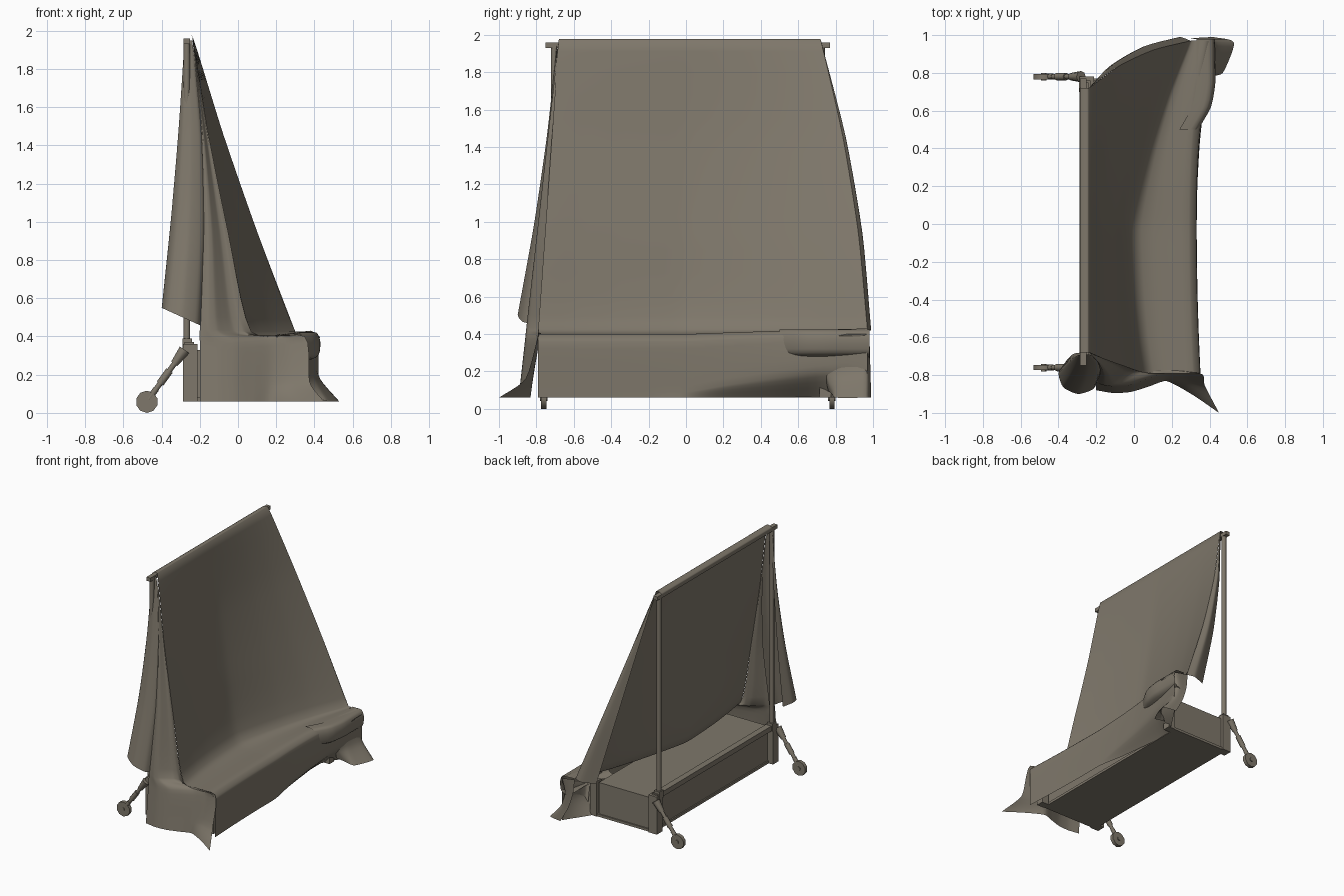
import bpy, bmesh, math
from mathutils import Vector

cube = bpy.data.objects.get("Cube")
if cube:
    bpy.data.objects.remove(cube, do_unlink=True)

canvas = bpy.data.materials.new("drab canvas brown")
canvas.use_nodes = True
canvas.diffuse_color = (0.21, 0.185, 0.145, 1)
for node in canvas.node_tree.nodes:
    if node.type == 'BSDF_PRINCIPLED':
        node.inputs["Base Color"].default_value = canvas.diffuse_color
        node.inputs["Roughness"].default_value = 0.9


def finish(name, bm, smooth_angle=None):
    mesh = bpy.data.meshes.new(name)
    bm.to_mesh(mesh)
    bm.free()
    mesh.materials.append(canvas)
    part = bpy.data.objects.new(name, mesh)
    bpy.context.collection.objects.link(part)
    if smooth_angle:
        bpy.ops.object.select_all(action='DESELECT')
        part.select_set(True)
        bpy.context.view_layer.objects.active = part
        bpy.ops.object.shade_smooth_by_angle(angle=math.radians(smooth_angle))


def box(name, centre, size):
    bm = bmesh.new()
    bmesh.ops.create_cube(bm, size=1)
    bmesh.ops.scale(bm, vec=Vector(size), verts=bm.verts)
    bmesh.ops.translate(bm, vec=Vector(centre), verts=bm.verts)
    finish(name, bm)


def rod(name, start, end, radius, tip=None, sides=8):
    axis = end - start
    bm = bmesh.new()
    bmesh.ops.create_cone(bm, cap_ends=True, segments=sides, radius1=radius,
                          radius2=tip or radius, depth=axis.length)
    bmesh.ops.rotate(bm, matrix=axis.to_track_quat('Z', 'Y').to_matrix(), verts=bm.verts)
    bmesh.ops.translate(bm, vec=(start + end) / 2, verts=bm.verts)
    finish(name, bm, smooth_angle=50)


def tangent(before, after, span):
    """Curve direction, kept shorter than the span it belongs to."""
    pull = (after - before) * 0.35
    return pull * min(1, 0.7 * span / max(pull.length, 0.001))


def smooth_curve(points, steps):
    """Smooth curve through the points, with slightly tight bends."""
    first, last = points[0] * 2 - points[1], points[-1] * 2 - points[-2]
    padded = [first] + points + [last]
    curve = []
    for before, a, b, after in zip(padded, padded[1:], padded[2:], padded[3:]):
        span = (b - a).length
        leave, arrive = tangent(before, b, span), tangent(a, after, span)
        for step in range(steps):
            t = step / steps
            ease = t * t * (3 - 2 * t)
            curve.append(a.lerp(b, ease) + leave * t * (1 - t) ** 2 - arrive * t * t * (1 - t))
    return curve + [points[-1]]


def drape(name, lines, steps=5):
    """Cloth sheet through neighbouring hanging lines."""
    hanging = [smooth_curve(line, steps) for line in lines]
    rows = [smooth_curve(list(row), steps) for row in zip(*hanging)]
    bm = bmesh.new()
    grid = [[bm.verts.new(point) for point in row] for row in rows]
    for upper, lower in zip(grid, grid[1:]):
        for a, b, c, d in zip(upper, upper[1:], lower[1:], lower):
            bm.faces.new((a, b, c, d))
    finish(name, bm, smooth_angle=60)


def fall(top, bottom, sag=0.02, bow=0):
    """Hanging line of four points, sagging to the back and bowed sideways."""
    return [top.lerp(bottom, i / 3) + Vector((-sag, bow, 0)) * math.sin(math.pi * i / 3)
            for i in range(4)]


def bar_point(s):
    return Vector((-0.24, 0.02 + 0.7 * s, 1.975))


def slope_foot(s):
    """Where the slope meets the box, for s from near end to far end."""
    far = max(s, 0)
    return Vector((0.07 * s * s + 0.16 * far + 0.07 * far ** 3, 0.79 * s + 0.18 * far ** 2, 0.425))


def sheet_line(s):
    """Cloth from the bar, down the slope, over the box and to the floor."""
    far = max(s, 0)
    bar, foot = bar_point(s), slope_foot(s)
    edge = 0.33 + 0.02 * s * s + 0.07 * far ** 3
    hem = edge - 0.16 * far if s < 1 else edge
    lip = [bar - Vector((0.045, 0, drop)) for drop in (0.045, 0.01)]
    over = [Vector((x, foot.y, z)) for x, z in
            ((edge - 0.04, 0.4 + 0.03 * far), (edge, 0.36 + 0.04 * far),
             (edge, 0.09 + 0.14 * far), (hem, 0.06))]
    return lip + fall(bar, foot, 0.02, 0.04 * far ** 2) + over


def end_line(t):
    """Near end cloth, for t from the slope edge to the back pole."""
    waist = slope_foot(-1).lerp(Vector((-0.2, -0.84, 0.44)), t)
    hip = Vector((0.35, -0.79, 0.4)).lerp(Vector((-0.2, -0.85, 0.35)), t)
    hem = Vector((0.36, -0.84, 0.06)).lerp(Vector((-0.2, -0.88, 0.06)), t)
    # Shallow ripple, then a corner tail spreading on the floor
    ripple = Vector((0, 0.025 * math.sin(2 * math.pi * t), 0))
    tail = Vector((0.09, -0.16, 0)) * max(1 - 3 * t, 0)
    return (fall(bar_point(-1), waist + ripple, 0.02 - 0.06 * t)
            + [hip + ripple, hip.lerp(hem, 0.7) + ripple + tail * 0.2, hem + ripple + tail])


def flap_line(t):
    """Loose cloth curling round the near pole."""
    angle = 1.3 * math.pi * t
    c, s = math.cos(angle), math.sin(angle)
    return fall(Vector((-0.26 + 0.02 * c, -0.69, 1.95)),
                Vector((-0.29 + 0.11 * c, -0.8 - 0.1 * s, 0.5 - 0.05 * c)), -0.05 * (1 - t), 0.02)


def overhang_line(t):
    """Bunched cloth bulging over the far top corner of the box."""
    y = 0.5 + 0.48 * t
    out = 0.34 + 0.09 * min(3 * t, 1)
    return [Vector((x, y, z)) for x, z in
            ((out - 0.1, 0.425), (out - 0.02, 0.42), (out, 0.37), (out - 0.01, 0.3),
             (out - 0.07, 0.27))]


# Cloth over the bar, the box and the near end
drape("cloth_sheet", [sheet_line(i / 4 - 1) for i in range(9)])
drape("end_drape", [end_line(i / 6) for i in range(7)])
drape("side_flap", [flap_line(i / 5) for i in range(6)])
drape("corner_overhang", [overhang_line(i / 4) for i in range(5)], steps=3)

# Turned-back hem along the far edge of the slope
far_bar, far_foot = bar_point(1), slope_foot(1)
drape("cloth_hem", [
    fall(far_bar, far_foot, 0.02, 0.04),
    fall(far_bar, Vector((0.24, 0.99, 0.42)), 0.02, 0.05),
    fall(far_bar, Vector((0.13, 0.95, 0.42)), 0.02, 0.04),
])

# Far corner: gathered cloth with its tail on the floor
drape("corner_gather", [fall(Vector(top), Vector(tail), sag) for top, tail, sag in (
    ((0.3, 0.98, 0.42), (0.42, 0.99, 0.06), 0.03),
    ((0.42, 0.97, 0.4), (0.53, 0.96, 0.06), 0.07),
    ((0.43, 0.86, 0.4), (0.47, 0.8, 0.06), 0.06),
    ((0.41, 0.7, 0.36), (0.4, 0.78, 0.08), 0.04),
    ((0.35, 0.7, 0.36), (0.34, 0.76, 0.1), 0),
)])

# Cart body with its rails
box("cart_box", (0, 0.01, 0.2), (0.48, 1.5, 0.26))
box("cart_floor", (0, 0.01, 0.07), (0.5, 1.52, 0.02))
box("back_rail", (-0.255, 0.01, 0.35), (0.05, 1.5, 0.04))
box("top_bar", (-0.268, 0.01, 1.945), (0.035, 1.52, 0.03))

# Corner posts, poles and swing-out wheels at both ends
for end, side in (("near", -1), ("far", 1)):
    y = 0.01 + 0.77 * side
    post_y, pole_y = y - 0.035 * side, y - 0.055 * side

    box(end + "_back_post", (-0.25, post_y, 0.21), (0.075, 0.07, 0.3))
    box(end + "_front_post", (0.28, post_y, 0.2), (0.06, 0.06, 0.28))
    box(end + "_pole_socket", (-0.265, pole_y, 0.36), (0.05, 0.05, 0.06))
    rod(end + "_pole", Vector((-0.268, pole_y, 0.34)), Vector((-0.268, pole_y, 1.95)), 0.018)

    shoulder, hub = Vector((-0.28, y, 0.33)), Vector((-0.477, y, 0.058))
    rod(end + "_hinge", shoulder, shoulder.lerp(hub, 0.27), 0.03, tip=0.02)
    rod(end + "_arm", shoulder.lerp(hub, 0.2), shoulder.lerp(hub, 0.8), 0.014)
    rod(end + "_arm_sleeve", shoulder.lerp(hub, 0.4), shoulder.lerp(hub, 0.65), 0.02)
    rod(end + "_fork", shoulder.lerp(hub, 0.75), hub, 0.016)
    for part, radius, half_width in (("_wheel", 0.058, 0.014), ("_axle", 0.015, 0.02)):
        half = Vector((0, half_width, 0))
        rod(end + part, hub - half, hub + half, radius, sides=10)
